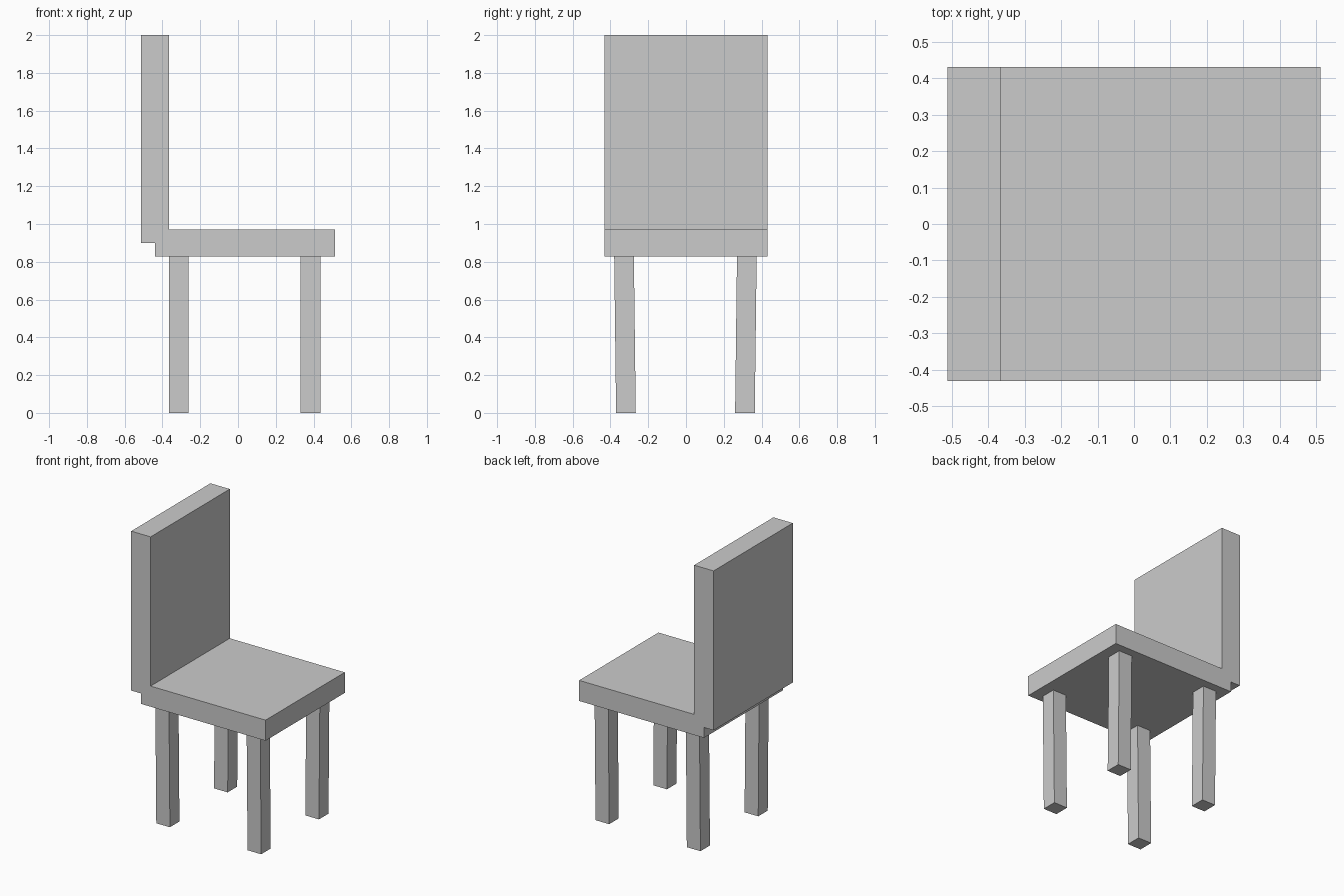
import bpy
import bmesh

if "Cube" in bpy.data.objects:
    bpy.data.objects.remove(bpy.data.objects["Cube"])


def prism(name, bottom, offset):
    """Sweep a closed flat outline along an offset into a solid."""
    bm = bmesh.new()
    face = bm.faces.new([bm.verts.new(p) for p in bottom])
    grown = bmesh.ops.extrude_face_region(bm, geom=[face], use_keep_orig=True)
    verts = [g for g in grown["geom"] if isinstance(g, bmesh.types.BMVert)]
    bmesh.ops.translate(bm, verts=verts, vec=offset)
    bmesh.ops.recalc_face_normals(bm, faces=bm.faces)
    mesh = bpy.data.meshes.new(name)
    bm.to_mesh(mesh)
    bm.free()
    obj = bpy.data.objects.new(name, mesh)
    bpy.context.collection.objects.link(obj)
    return obj


# Seat and backrest: one L-shaped side profile with a step under the back
profile = [(-0.513, 0.90), (-0.44, 0.90), (-0.44, 0.828), (0.513, 0.828),
           (0.513, 0.97), (-0.365, 0.97), (-0.365, 2.0), (-0.513, 2.0)]
prism("seat_and_backrest", [(x, -0.432, z) for x, z in profile], (0, 0.864, 0))

# Legs: square posts leaning slightly outward towards the seat
W = 0.104
for end, x in (("back_end", -0.313), ("front_end", 0.384)):
    for side, y, lean in (("left", -0.318, -0.010), ("right", 0.312, 0.010)):
        h = W / 2
        foot = [(x - h, y - h, 0), (x + h, y - h, 0),
                (x + h, y + h, 0), (x - h, y + h, 0)]
        prism(f"{end}_{side}_leg", foot, (0, lean, 0.828))
